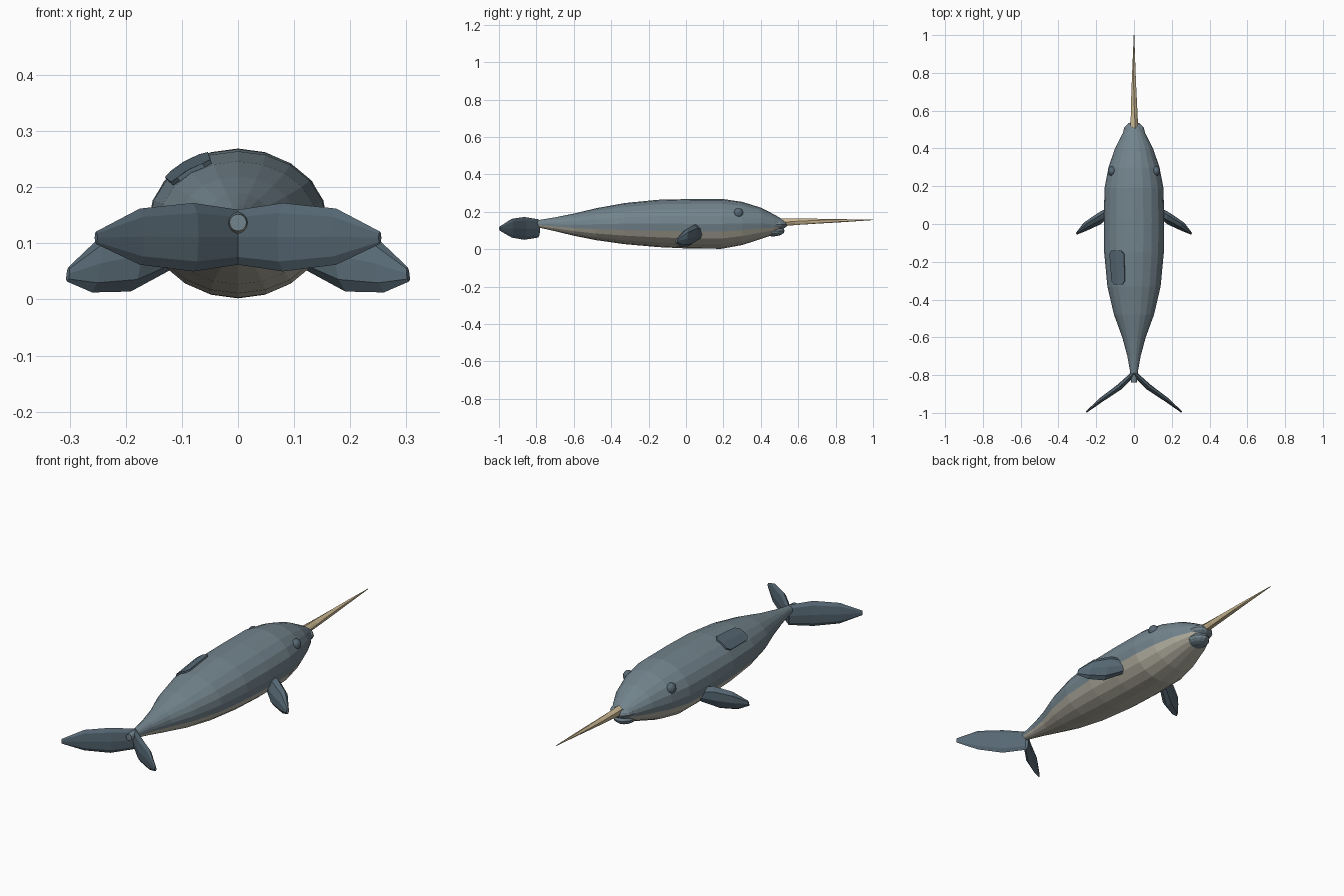
import bpy, bmesh, math
from mathutils import Vector

cube = bpy.data.objects.get("Cube")
if cube:
    bpy.data.objects.remove(cube)


def material(name, rgb):
    m = bpy.data.materials.new(name)
    m.use_nodes = True
    m.diffuse_color = (*rgb, 1)
    m.node_tree.nodes["Principled BSDF"].inputs["Base Color"].default_value = (*rgb, 1)
    return m


SKIN = material("blue grey skin", (0.17, 0.23, 0.265))
FIN = material("dark slate", (0.095, 0.14, 0.175))
BELLY = material("cream belly", (0.47, 0.45, 0.37))
IVORY = material("ivory", (0.60, 0.48, 0.29))


def make(name, bm, *mats):
    bmesh.ops.recalc_face_normals(bm, faces=bm.faces)
    mesh = bpy.data.meshes.new(name)
    bm.to_mesh(mesh)
    bm.free()
    for m in mats:
        mesh.materials.append(m)
    ob = bpy.data.objects.new(name, mesh)
    bpy.context.collection.objects.link(ob)
    return ob


def mirror(ob):
    ob.modifiers.new("mirror", 'MIRROR')


def loft(rings, caps=True):
    """Skin closed rings of points; returns the bmesh and its side faces by column."""
    bm = bmesh.new()
    loops = [[bm.verts.new(p) for p in ring] for ring in rings]
    n = len(loops[0])
    columns = [[] for _ in range(n)]
    for a, b in zip(loops, loops[1:]):
        for i in range(n):
            j = (i + 1) % n
            columns[i].append(bm.faces.new((a[i], a[j], b[j], b[i])))
    if caps:
        bm.faces.new(loops[0])
        bm.faces.new(loops[-1])
    return bm, columns


# Body profile: y, half width, bottom z, top z
PROFILE = [
    (-0.84, 0.015, 0.122, 0.152), (-0.78, 0.021, 0.114, 0.157),
    (-0.70, 0.035, 0.096, 0.170), (-0.60, 0.062, 0.072, 0.190),
    (-0.48, 0.106, 0.048, 0.219), (-0.33, 0.141, 0.027, 0.246),
    (-0.15, 0.158, 0.011, 0.264), (0.02, 0.160, 0.003, 0.268),
    (0.19, 0.156, 0.002, 0.269), (0.30, 0.135, 0.022, 0.253),
    (0.40, 0.101, 0.054, 0.222), (0.47, 0.066, 0.078, 0.186),
    (0.515, 0.038, 0.105, 0.160),
]


def skin_point(y, degrees, lift=0.0):
    """Point on the body at a distance y along it, angle measured from the top."""
    for a, b in zip(PROFILE, PROFILE[1:]):
        if y <= b[0]:
            break
    t = (y - a[0]) / (b[0] - a[0])
    w, lo, hi = (a[k] + (b[k] - a[k]) * t for k in (1, 2, 3))
    r = math.radians(degrees)
    return Vector(((w + lift) * math.sin(r), y,
                   (lo + hi) / 2 + ((hi - lo) / 2 + lift) * math.cos(r)))


SIDES = 20
step = 360 / SIDES
bm, columns = loft([[skin_point(p[0], i * step) for i in range(SIDES)] for p in PROFILE])
for i, column in enumerate(columns):
    if 6 <= i < 14:
        for f in column:
            f.material_index = 1
make("body", bm, SKIN, BELLY)

# Dark blotch on the back, following the skin
bm = bmesh.new()
rows = [(-0.32, 11), (-0.30, 17), (-0.16, 17), (-0.14, 11)]
grid = [[bm.verts.new(skin_point(y, -36 + k * half, 0.003)) for k in (-1, 0, 1)]
        for y, half in rows]
for a, b in zip(grid, grid[1:]):
    for k in range(2):
        bm.faces.new((a[k], a[k + 1], b[k + 1], b[k]))
blotch = make("back_blotch", bm, FIN)
solid = blotch.modifiers.new("thickness", 'SOLIDIFY')
solid.thickness = 0.008
solid.offset = 0


def fin(name, stations, up):
    """Flattened lobe; each station is x, y, z, half width, half thickness."""
    axis = Vector(stations[-1][:3]) - Vector(stations[0][:3])
    side = axis.cross(up).normalized()
    rings = []
    for x, y, z, w, t in stations:
        rings.append([Vector((x, y, z)) + up * w * math.cos(a) + side * t * math.sin(a)
                      for a in (k * math.pi / 4 for k in range(8))])
    bm, _ = loft(rings)
    mirror(make(name, bm, FIN))


fin("tail_flukes", [
    (0.0, -0.79, 0.111, 0.049, 0.013), (0.08, -0.865, 0.111, 0.061, 0.016),
    (0.175, -0.932, 0.112, 0.050, 0.012), (0.253, -0.996, 0.110, 0.011, 0.004),
], Vector((0, 0, 1)))

fin("flippers", [
    (0.12, 0.072, 0.085, 0.036, 0.022), (0.185, 0.028, 0.073, 0.062, 0.029),
    (0.255, -0.012, 0.060, 0.050, 0.022), (0.303, -0.050, 0.045, 0.014, 0.006),
], Vector((-0.1, 0.3, 0.95)).normalized())


def ellipsoid(name, centre, radii, mat, u=12, v=8):
    bm = bmesh.new()
    bmesh.ops.create_uvsphere(bm, u_segments=u, v_segments=v, radius=1)
    bmesh.ops.scale(bm, vec=radii, verts=bm.verts)
    bmesh.ops.translate(bm, vec=centre, verts=bm.verts)
    return make(name, bm, mat)


# Muzzle and eyes
ellipsoid("upper_lip", (0, 0.478, 0.132), (0.060, 0.064, 0.030), SKIN)
ellipsoid("lower_lip", (0, 0.465, 0.098), (0.052, 0.062, 0.030), SKIN)
mirror(ellipsoid("eyes", (0.116, 0.28, 0.193), (0.022, 0.026, 0.026), FIN))

# Tusk: tapered and fluted with a slow twist
rings = []
for k in range(7):
    t = k / 6
    radius = 0.021 * (1 - t) + 0.0015
    rings.append([(radius * (1 - 0.12 * (i % 2)) * math.cos(i * math.pi / 5 + t),
                   0.50 + 0.5 * t,
                   0.143 + 0.014 * t + radius * (1 - 0.12 * (i % 2)) * math.sin(i * math.pi / 5 + t))
                  for i in range(10)])
bm, _ = loft(rings)
make("tusk", bm, IVORY)
